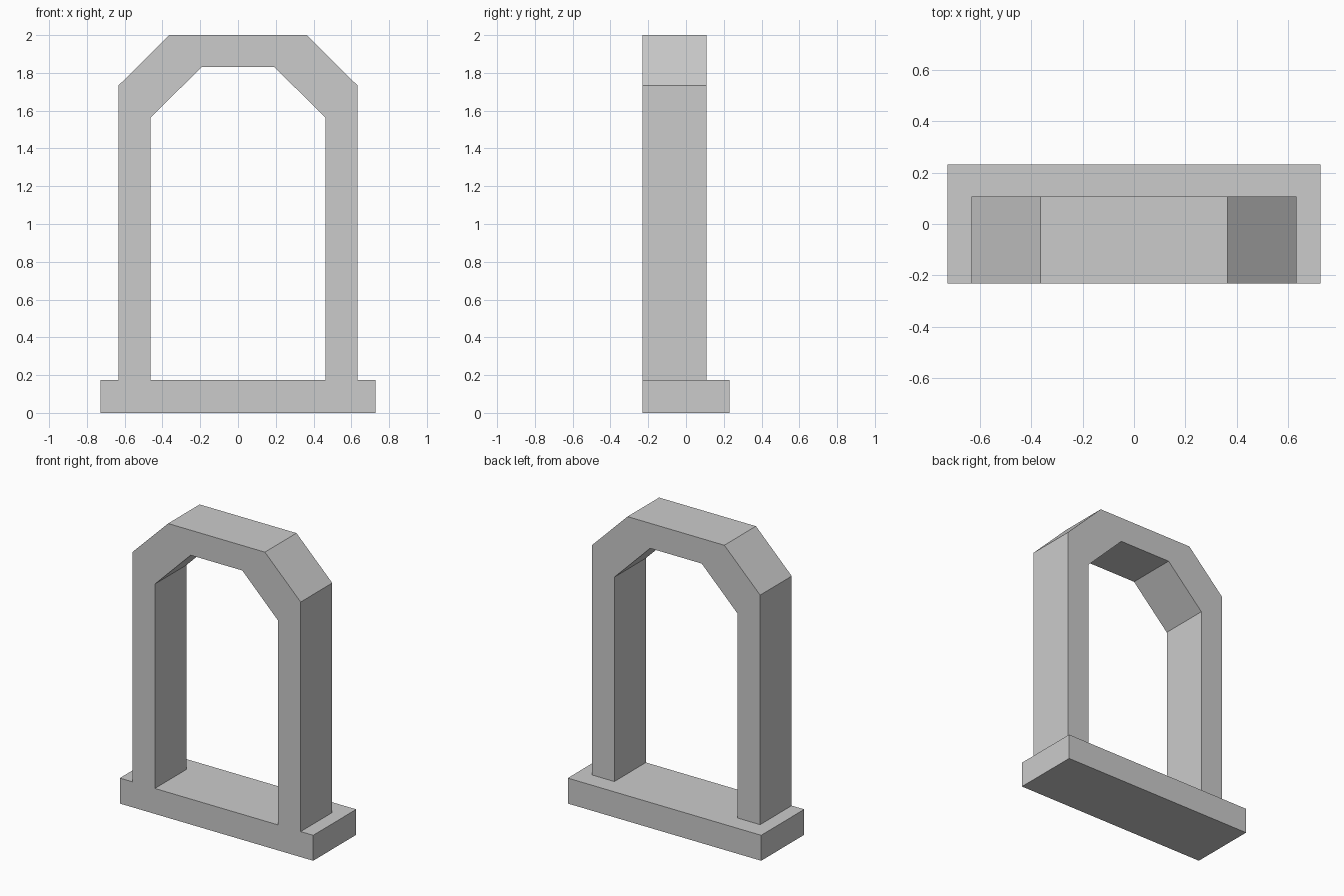
import bpy
import bmesh

cube = bpy.data.objects.get("Cube")
if cube:
    bpy.data.objects.remove(cube, do_unlink=True)

stone = bpy.data.materials.new("grey_stone")
stone.use_nodes = True
GREY = (0.6, 0.6, 0.6, 1)
stone.diffuse_color = GREY
stone.node_tree.nodes["Principled BSDF"].inputs["Base Color"].default_value = GREY

FRONT, ARCH_BACK, BASE_BACK = -0.231, 0.108, 0.231
BASE_TOP = 0.173


def extruded(name, profile, back):
    """Extrude an XZ outline from the shared front plane to the given depth."""
    bm = bmesh.new()
    face = bm.faces.new([bm.verts.new((x, FRONT, z)) for x, z in profile])
    result = bmesh.ops.extrude_face_region(bm, geom=[face], use_keep_orig=True)
    moved = [v for v in result["geom"] if isinstance(v, bmesh.types.BMVert)]
    bmesh.ops.translate(bm, verts=moved, vec=(0, back - FRONT, 0))
    bmesh.ops.recalc_face_normals(bm, faces=bm.faces)
    mesh = bpy.data.meshes.new(name)
    bm.to_mesh(mesh)
    bm.free()
    mesh.materials.append(stone)
    obj = bpy.data.objects.new(name, mesh)
    bpy.context.collection.objects.link(obj)
    return obj


def mirrored(half):
    """Complete a right-hand outline with its mirror image."""
    return half + [(-x, z) for x, z in reversed(half)]


# Base slab, reaching further back than the arch
extruded("base_slab", mirrored([(0.727, 0), (0.727, BASE_TOP)]), BASE_BACK)

# Chamfered arch: outer outline up and over, inner outline back
outer = mirrored([(0.633, BASE_TOP), (0.633, 1.733), (0.364, 2.0)])
inner = mirrored([(0.463, BASE_TOP), (0.463, 1.562), (0.194, 1.83)])
extruded("chamfered_arch", outer + inner[::-1], ARCH_BACK)
